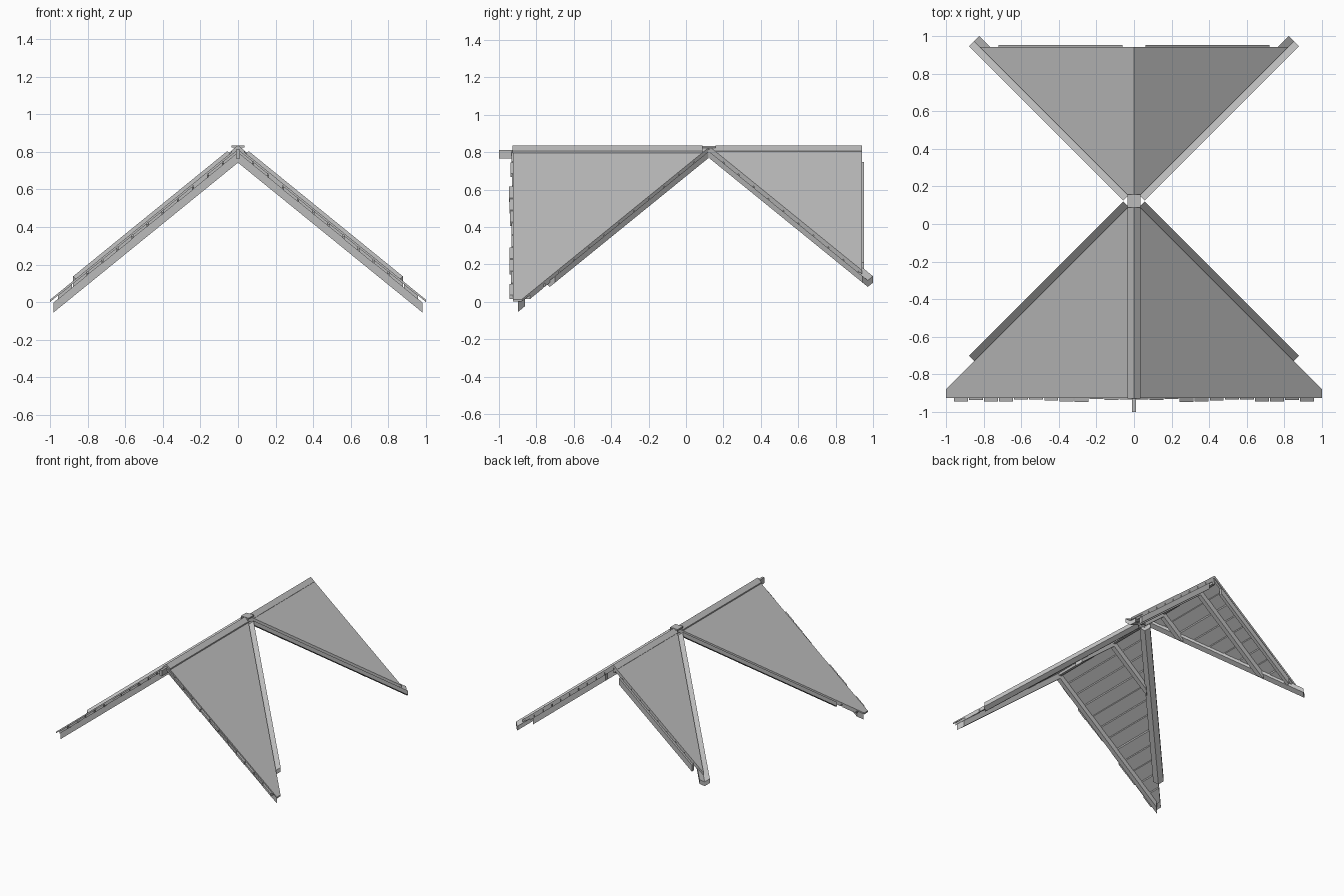
import bpy, bmesh, random
from mathutils import Vector

random.seed(4)
if "Cube" in bpy.data.objects:
    bpy.data.objects.remove(bpy.data.objects["Cube"])

RIDGE, SLOPE, MID = 0.825, 0.812, 0.122   # ridge height, pitch, crossing point

grey = bpy.data.materials.new("plain_grey")
grey.use_nodes = True
colour = (0.5, 0.5, 0.5, 1)
grey.diffuse_color = colour
grey.node_tree.nodes["Principled BSDF"].inputs["Base Color"].default_value = colour


def roof(x, y):
    """Height of the crossing gable roofs."""
    return RIDGE - SLOPE * min(abs(x), abs(y - MID))


def add_slab(bm, plan, top, bottom):
    """Prism between two offsets from the roof surface."""
    rings = [[bm.verts.new((x, y, roof(x, y) + off)) for x, y in plan] for off in (top, bottom)]
    bm.faces.new(rings[0])
    bm.faces.new(rings[1][::-1])
    n = len(plan)
    for i in range(n):
        j = (i + 1) % n
        bm.faces.new((rings[0][i], rings[1][i], rings[1][j], rings[0][j]))


def make(name, slabs, mirror=True):
    bm = bmesh.new()
    for plan, top, bottom in slabs:
        add_slab(bm, plan, top, bottom)
    bmesh.ops.recalc_face_normals(bm, faces=bm.faces)
    mesh = bpy.data.meshes.new(name)
    bm.to_mesh(mesh)
    bm.free()
    mesh.materials.append(grey)
    ob = bpy.data.objects.new(name, mesh)
    bpy.context.collection.objects.link(ob)
    if mirror:
        ob.modifiers.new("Mirror", "MIRROR").use_mirror_merge = False
    return ob


def box(name, lo, hi):
    bm = bmesh.new()
    bmesh.ops.create_cube(bm, size=1)
    lo, hi = Vector(lo), Vector(hi)
    for v in bm.verts:
        v.co = (lo + hi) / 2 + v.co * (hi - lo)
    mesh = bpy.data.meshes.new(name)
    bm.to_mesh(mesh)
    bm.free()
    mesh.materials.append(grey)
    bpy.context.collection.objects.link(bpy.data.objects.new(name, mesh))


# Roof sheets
make("front_roof_sheet", [([(0, MID), (0, -0.925), (1, -0.925), (1, MID - 1)], 0, -0.012)])
make("back_roof_sheet", [([(0, MID), (0.82, 0.942), (0, 0.942)], 0.008, -0.012)])

# Planks under the sheets, cut along the valleys
for name, side, reach, end in (("front_planks", -1, 0.96, -0.93), ("back_planks", 1, 0.80, 0.935)):
    slabs = []
    count = round(reach / 0.08)
    pitch = reach / count
    for i in range(count):
        a, b = i * pitch + 0.003, (i + 1) * pitch - 0.003
        tip = end - random.uniform(0, 0.018) if side < 0 else end
        slabs.append(([(a, tip), (b, tip), (b, MID + side * b), (a, MID + side * a)],
                      -0.012, -0.03 - random.uniform(0, 0.004)))
    make(name, slabs)

# Rafters, ending at the valleys
slabs = []
for y in (-0.88, -0.25, 0.33, 0.76):
    side = 1 if y > MID else -1
    near, far = y - side * 0.018, y + side * 0.018
    slabs.append(([(0, near), (abs(near - MID) - 0.04, near),
                   (abs(far - MID) - 0.04, far), (0, far)], -0.03, -0.083))
make("rafters", slabs)

# Board on the back gable
make("back_gable_board", [([(0.06, 0.925), (0.72, 0.925), (0.72, 0.953), (0.06, 0.953)], -0.03, -0.083)])

# V-shaped valley boards
START, END, HALF = 0.03, 0.85, 0.0275
for name, side in (("front_valley_boards", -1), ("back_valley_boards", 1)):
    slabs = []
    for w in (-HALF, HALF):
        plan = [(t + d, MID + side * (t - d)) for t, d in ((START, 0), (END, 0), (END, w), (START, w))]
        slabs.append((plan, -0.02, -0.055))
    make(name, slabs)

# Folded ridge cap and the ridge beam
make("ridge_cap", [([(0, y0), (0.035, y0), (0.035, y1), (0, y1)], 0.01, 0)
                   for y0, y1 in ((-0.928, MID - 0.035), (MID + 0.035, 0.942))])
box("ridge_cap_middle", (-0.035, MID - 0.035, 0.822), (0.035, MID + 0.035, 0.833))
box("front_ridge_beam", (-0.01, -1, 0.765), (0.01, 0.08, 0.812))
box("back_ridge_beam", (-0.01, 0.165, 0.765), (0.01, 0.93, 0.812))
